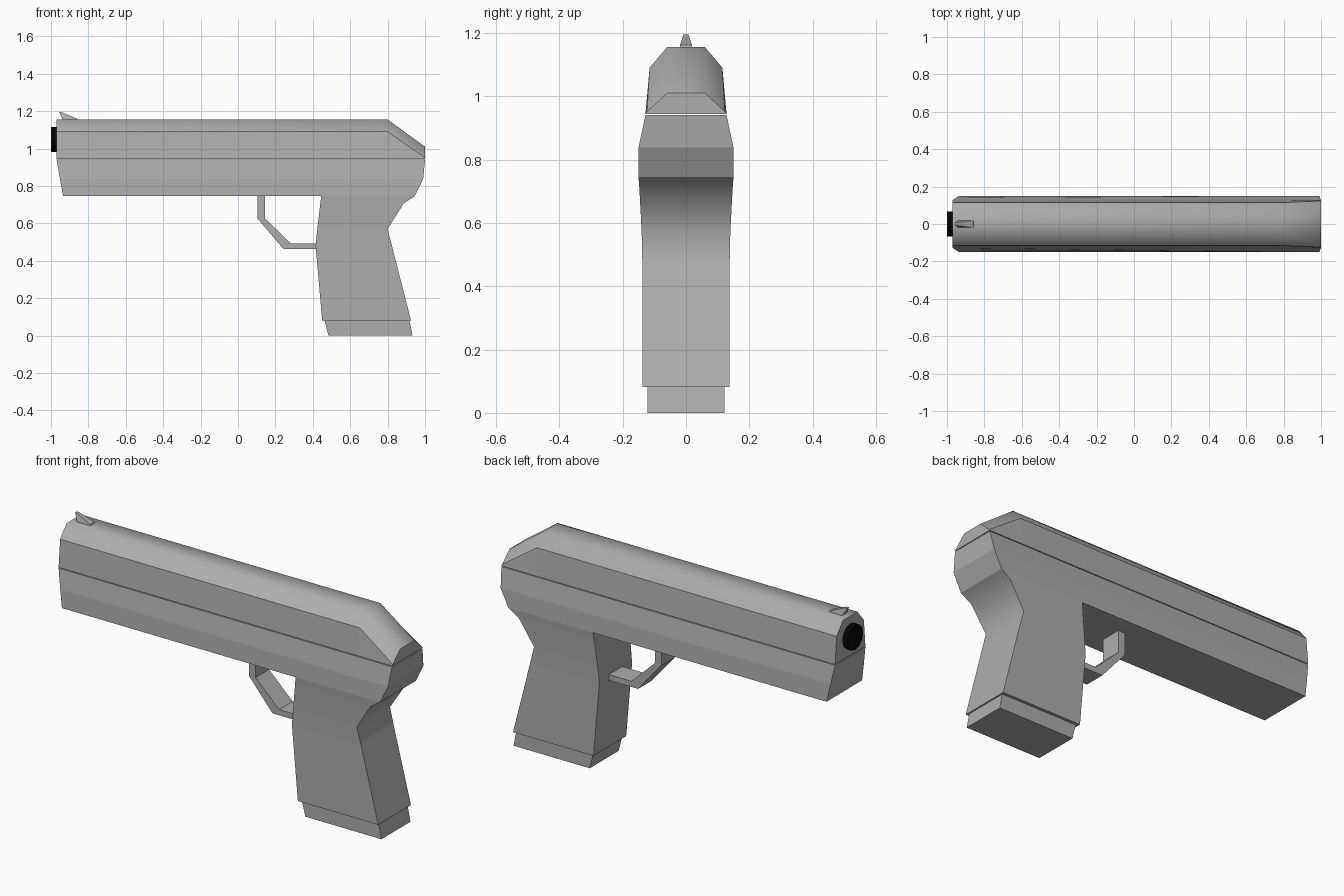
import bpy, bmesh, math

if "Cube" in bpy.data.objects:
    bpy.data.objects.remove(bpy.data.objects["Cube"])


def material(name, value):
    mat = bpy.data.materials.new(name)
    mat.diffuse_color = (value, value, value, 1)
    mat.use_nodes = True
    mat.node_tree.nodes["Principled BSDF"].inputs["Base Color"].default_value = mat.diffuse_color
    return mat


GREY = material("dark_grey", 0.42)
BLACK = material("black", 0.002)


def finish(name, bm):
    bmesh.ops.remove_doubles(bm, verts=bm.verts, dist=0.0001)
    bmesh.ops.recalc_face_normals(bm, faces=bm.faces)
    mesh = bpy.data.meshes.new(name)
    bm.to_mesh(mesh)
    bm.free()
    mesh.materials.append(GREY)
    obj = bpy.data.objects.new(name, mesh)
    bpy.context.collection.objects.link(obj)


def smooth_where(bm, test):
    """Smooth shading across faces that pass the test, sharp edges elsewhere."""
    bmesh.ops.remove_doubles(bm, verts=bm.verts, dist=0.0001)
    bmesh.ops.recalc_face_normals(bm, faces=bm.faces)
    for f in bm.faces:
        f.normal_update()
        f.smooth = test(f)
    for e in bm.edges:
        e.smooth = all(f.smooth for f in e.link_faces)


def loft(bm, rings, cap_start=True, cap_end=True):
    loops = [[bm.verts.new(p) for p in ring] for ring in rings]
    for a, b in zip(loops, loops[1:]):
        for i in range(len(a)):
            j = (i + 1) % len(a)
            bm.faces.new((a[i], a[j], b[j], b[i]))
    if cap_start:
        bm.faces.new(loops[0])
    if cap_end:
        bm.faces.new(loops[-1])


def layer(z, x0, x1, w, w0=None):
    """Rectangle at height z; w0 is an optional other half width at x0."""
    w0 = w0 or w
    return [(x0, -w0, z), (x1, -w, z), (x1, w, z), (x0, w0, z)]


def section(x, half):
    return [(x, y, z) for y, z in half] + [(x, -y, z) for y, z in reversed(half)]


# Slide: faceted body with a sloped rear, soft only across the top
bm = bmesh.new()
body = [(0.128, 0.9445), (0.115, 1.09), (0.06, 1.155)]
rear = [(0.128, 0.9445), (0.123, 0.951), (0.06, 1.01)]
loft(bm, [section(-0.97, body), section(0.80, body), section(1.0, rear)])
smooth_where(bm, lambda f: f.normal.z > 0.4)
finish("slide", bm)

# Frame and grip: one stacked shell, soft only behind the hand
bm = bmesh.new()
loft(bm, [layer(0.9405, -0.97, 1.0, 0.128),
          layer(0.838, -0.952, 0.99, 0.15, 0.14),
          layer(0.745, -0.935, 0.945, 0.15)], cap_end=False)
bm.faces.new([bm.verts.new(p) for p in layer(0.745, -0.935, 0.445, 0.15)])
loft(bm, [layer(0.745, 0.445, 0.945, 0.15),
          layer(0.705, 0.44, 0.885, 0.147),
          layer(0.57, 0.424, 0.80, 0.14),
          layer(0.48, 0.415, 0.823, 0.138),
          layer(0.081, 0.45, 0.925, 0.138)], cap_start=False)
smooth_where(bm, lambda f: f.normal.x > 0.5 and f.calc_center_median().z < 0.745)
finish("frame_and_grip", bm)

# Magazine base below the grip
bm = bmesh.new()
loft(bm, [layer(0.081, 0.463, 0.917, 0.122), layer(0.0, 0.483, 0.933, 0.122)])
finish("magazine_base", bm)

# Trigger guard: bent strip, outer and inner path points
bm = bmesh.new()
path = [((0.105, 0.745), (0.144, 0.745)), ((0.105, 0.625), (0.144, 0.627)),
        ((0.243, 0.463), (0.283, 0.493)), ((0.42, 0.463), (0.42, 0.493))]
w = 0.057
loft(bm, [[(o[0], -w, o[1]), (o[0], w, o[1]), (i[0], w, i[1]), (i[0], -w, i[1])]
          for o, i in path])
finish("trigger_guard", bm)

# Front sight
bm = bmesh.new()
loft(bm, [layer(1.153, -0.935, -0.857, 0.02), layer(1.161, -0.94, -0.862, 0.019),
          layer(1.195, -0.956, -0.946, 0.008)])
finish("front_sight", bm)

# Barrel end
bpy.ops.mesh.primitive_cylinder_add(vertices=12, radius=0.066, depth=0.04,
                                    location=(-0.98, 0, 1.048),
                                    rotation=(0, math.pi / 2, 0))
barrel = bpy.context.object
barrel.name = "barrel"
barrel.data.materials.append(BLACK)
